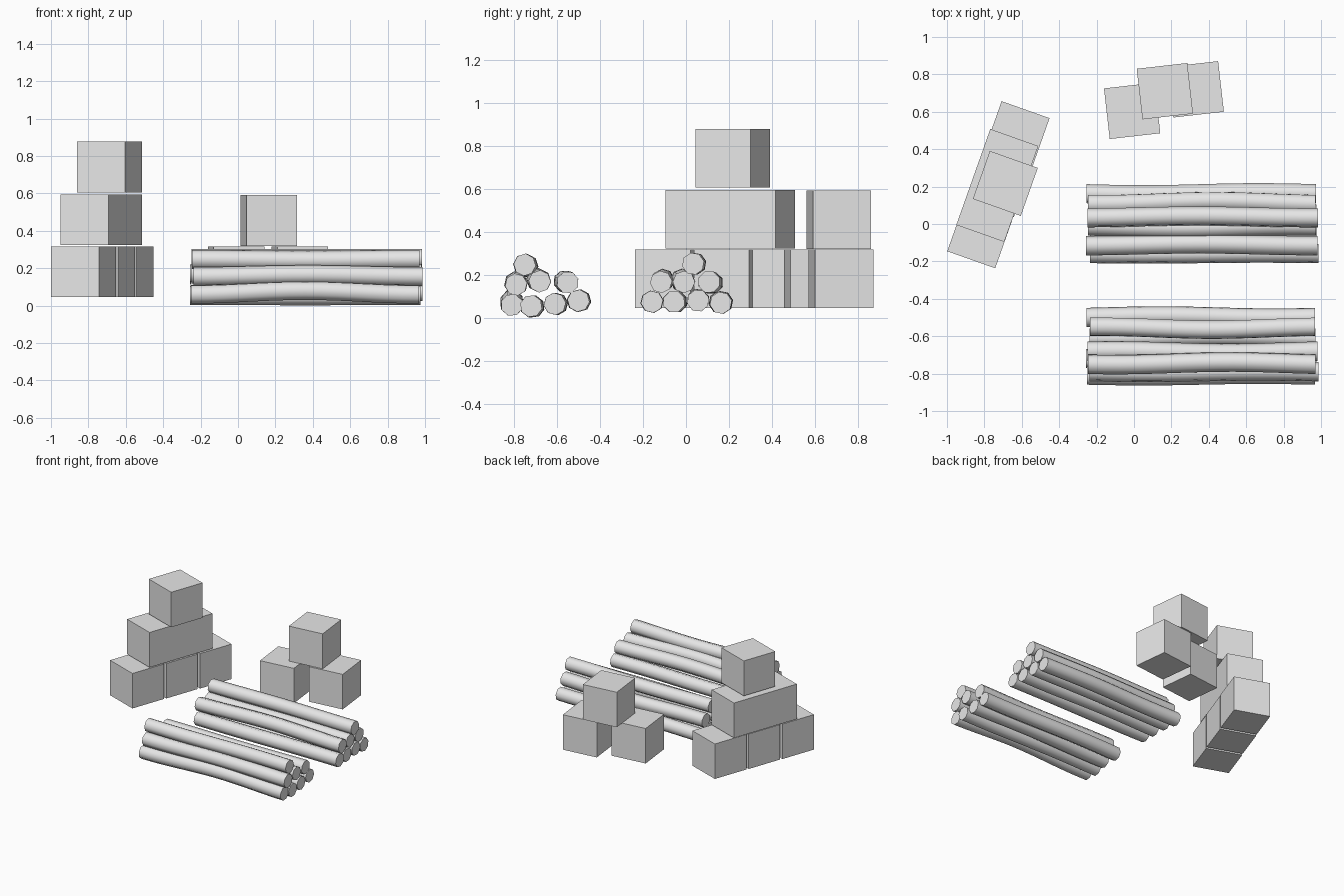
import bpy
import bmesh
import math
import random
from mathutils import Matrix, Vector

random.seed(4)

default_cube = bpy.data.objects.get("Cube")
if default_cube:
    bpy.data.objects.remove(default_cube, do_unlink=True)

# Single plain grey finish
grey = bpy.data.materials.new("plain_grey")
grey.use_nodes = True
colour = (0.8, 0.8, 0.8, 1)
grey.diffuse_color = colour
grey.node_tree.nodes["Principled BSDF"].inputs["Base Color"].default_value = colour

CRATE = 0.272
LOG_RADIUS = 0.052
SIDES = 8
RINGS = 14


def add_object(name, bm):
    mesh = bpy.data.meshes.new(name)
    bmesh.ops.recalc_face_normals(bm, faces=bm.faces)
    bm.to_mesh(mesh)
    bm.free()
    mesh.materials.append(grey)
    obj = bpy.data.objects.new(name, mesh)
    bpy.context.collection.objects.link(obj)
    return obj


def crate(name, x, y, bottom, angle, length=CRATE):
    """Sharp-edged crate, turned about its upright axis."""
    bm = bmesh.new()
    bmesh.ops.create_cube(bm, size=1)
    bmesh.ops.scale(bm, vec=(CRATE, length, CRATE), verts=bm.verts)
    obj = add_object(name, bm)
    obj.location = (x, y, bottom + CRATE / 2)
    obj.rotation_euler.z = math.radians(angle)
    return obj


def log(name, y, z, bow_y, bow_z):
    """Gently bent round log lying along x, with flat ends."""
    bm = bmesh.new()
    left = -0.245 + random.uniform(-0.012, 0.012)
    right = 0.975 + random.uniform(-0.01, 0.015)
    turn = random.uniform(0, math.pi)
    wave = random.uniform(-0.006, 0.006)
    rings = []
    for i in range(RINGS + 1):
        t = i / RINGS
        bend = math.sin(math.pi * t) ** 2
        sway = wave * math.sin(math.tau * t)
        centre = Vector((left + (right - left) * t,
                         y + bow_y * bend + sway,
                         z + bow_z * bend))
        ring = []
        for k in range(SIDES):
            spin = Matrix.Rotation(turn + math.tau * k / SIDES, 3, "X")
            ring.append(bm.verts.new(centre + spin @ Vector((0, 0, LOG_RADIUS))))
        rings.append(ring)
    for a, b in zip(rings, rings[1:]):
        for k in range(SIDES):
            n = (k + 1) % SIDES
            bm.faces.new((a[k], a[n], b[n], b[k]))
    bm.faces.new(rings[0])
    bm.faces.new(rings[-1])
    return add_object(name, bm)


# Tall crate stack: three below, one double-length, one on top
LEAN = -19.5
for i, place in enumerate(("front", "middle", "back")):
    crate("tall_stack_crate_" + place, -0.825 + 0.1 * i, -0.063 + 0.273 * i, 0.045, LEAN)
crate("tall_stack_long_crate", -0.731, 0.206, 0.323, LEAN, CRATE * 2)
crate("tall_stack_top_crate", -0.688, 0.217, 0.606, LEAN)

# Short crate stack: two below, one bridging them
crate("short_stack_right_crate", -0.01, 0.605, 0.045, 6.5)
crate("short_stack_left_crate", 0.33, 0.72, 0.045, 6.5)
crate("short_stack_top_crate", 0.165, 0.71, 0.32, 6.5)

# Log piles: y, z of the ends, then sideways and upward bow
front_pile = [
    (-0.81, 0.06, 0.0, 0.02), (-0.72, 0.055, 0.01, -0.003),
    (-0.61, 0.065, 0.01, 0.0), (-0.5, 0.08, 0.005, 0.0),
    (-0.79, 0.155, 0.0, 0.01), (-0.68, 0.17, -0.01, 0.01),
    (-0.55, 0.165, -0.015, 0.005), (-0.75, 0.247, 0.01, -0.005),
]
back_pile = [
    (-0.158, 0.075, 0.0, 0.0), (-0.056, 0.075, 0.01, 0.0),
    (0.056, 0.08, 0.0, 0.005), (0.162, 0.07, 0.0, 0.005),
    (-0.116, 0.167, 0.01, 0.01), (-0.01, 0.167, -0.01, 0.01),
    (0.107, 0.167, 0.015, -0.005), (0.033, 0.252, 0.01, 0.0),
]
logs = []
for pile_name, pile in (("front", front_pile), ("back", back_pile)):
    for i, spec in enumerate(pile):
        logs.append(log(f"{pile_name}_pile_log_{i + 1}", *spec))

# Round shading on the bark, crisp cut ends
bpy.ops.object.select_all(action="DESELECT")
for obj in logs:
    obj.select_set(True)
bpy.context.view_layer.objects.active = logs[0]
bpy.ops.object.shade_smooth_by_angle(angle=math.radians(60))
